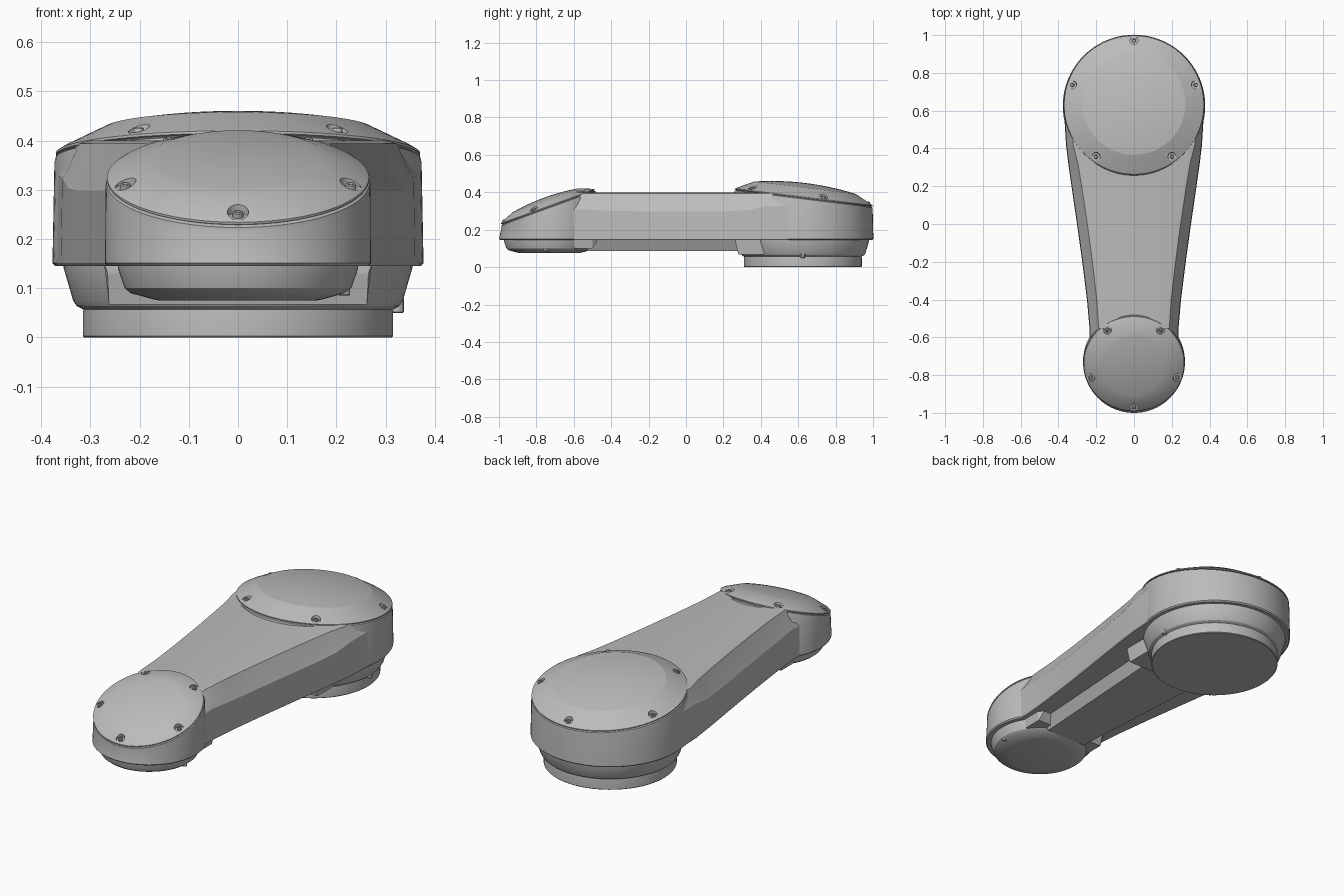
import bpy, bmesh, math
from mathutils import Matrix, Vector

if "Cube" in bpy.data.objects:
    bpy.data.objects.remove(bpy.data.objects["Cube"])

SEG = 96
BOTTOM = 0.145


def material(name, rgb):
    m = bpy.data.materials.new(name)
    m.use_nodes = True
    m.diffuse_color = (*rgb, 1)
    m.node_tree.nodes["Principled BSDF"].inputs["Base Color"].default_value = (*rgb, 1)
    return m


GREY = material("satin grey", (0.5, 0.5, 0.5))


def loft(name, rings):
    """Closed solid through a list of rings with equal point counts."""
    bm = bmesh.new()
    loops = [[bm.verts.new(p) for p in ring] for ring in rings]
    for a, b in zip(loops, loops[1:]):
        for i in range(len(a)):
            j = (i + 1) % len(a)
            bm.faces.new((a[i], a[j], b[j], b[i]))
    bm.faces.new(loops[0])
    bm.faces.new(loops[-1])
    bmesh.ops.recalc_face_normals(bm, faces=bm.faces)
    mesh = bpy.data.meshes.new(name)
    bm.to_mesh(mesh)
    bm.free()
    mesh.materials.append(GREY)
    ob = bpy.data.objects.new(name, mesh)
    bpy.context.collection.objects.link(ob)
    return ob


def smooth(ob, degrees=14):
    bpy.ops.object.select_all(action="DESELECT")
    ob.select_set(True)
    bpy.context.view_layer.objects.active = ob
    bpy.ops.object.shade_smooth_by_angle(angle=math.radians(degrees))


def circle(frame, r, h, seg=SEG):
    return [frame @ Vector((r * math.cos(t), r * math.sin(t), h))
            for t in (2 * math.pi * i / seg for i in range(seg))]


def lathe(name, frame, profile, seg=SEG):
    return loft(name, [circle(frame, r, h, seg) for r, h in profile])


def cut(ob, cutters):
    for c in cutters:
        mod = ob.modifiers.new("pocket", "BOOLEAN")
        mod.object, mod.solver = c, "EXACT"
    bpy.context.view_layer.update()
    shape = ob.evaluated_get(bpy.context.evaluated_depsgraph_get())
    mesh = bpy.data.meshes.new_from_object(shape)
    ob.modifiers.clear()
    ob.data = mesh
    for c in cutters:
        bpy.data.objects.remove(c)


def hub(label, y, r_low, cap_y, cap_z, r_cap, tilt, dome, first_screw, r_screw, floor):
    """Round housing with a tilted domed cap and five recessed screws."""
    base = Matrix.Translation((0, y, 0))
    top = Matrix.Translation((0, cap_y, cap_z)) @ Matrix.Rotation(math.radians(tilt), 4, "X")
    body = loft(label + "_housing", [
        circle(base, r_low - 0.006, BOTTOM), circle(base, r_low, BOTTOM + 0.006),
        circle(top, r_cap, -0.02), circle(top, r_cap - 0.002, -0.011),
        circle(top, r_cap - 0.01, -0.008)])
    smooth(body, 40)
    cap = lathe(label + "_cap", top, [(r_cap - 0.01, -0.03), (r_cap - 0.01, -0.007),
                (r_cap - 0.003, -0.005), (r_cap - 0.003, 0.0)] + dome)
    cutters = []
    for k in range(5):
        a = math.radians(first_screw + 72 * k)
        seat = top @ Matrix.Rotation(a, 4, "Z") @ Matrix.Translation((r_screw, 0, floor))
        cutters.append(lathe("pocket_cutter", seat, [(0.021, 0), (0.027, 0.08)], 20))
        screw = lathe(f"{label}_cap_screw_{k + 1}", seat,
                      [(0.011, -0.005), (0.011, 0.009), (0.009, 0.011),
                       (0.006, 0.011), (0.005, 0.006)], 12)
        smooth(screw, 30)
    cut(cap, cutters)
    smooth(cap)
    return base


def crown(r_in, h_in, h_top):
    """Shallow dome profile from the inner ring to the pole."""
    return [(max(r_in * (1 - k / 8), 0.002), h_in + (h_top - h_in) * (1 - (1 - k / 8) ** 2))
            for k in range(9)]


# Housings and caps
back = hub("back", 0.625, 0.377, 0.63, 0.375, 0.373, -7,
           [(0.355, 0.009)] + crown(0.272, 0.05, 0.075), 90, 0.343, 0.006)
front = hub("front", -0.73, 0.27, -0.74, 0.325, 0.269, 20,
            [(0.257, 0.006)] + crown(0.187, 0.034, 0.05), 270, 0.241, 0.003)

# Lower collars and base
smooth(lathe("back_collar", back, [(0.355, 0.16), (0.354, 0.14), (0.335, 0.075),
                                   (0.328, 0.064), (0.315, 0.057)]), 25)
smooth(lathe("back_base", back, [(0.312, 0.07), (0.315, 0.05), (0.315, 0.003), (0.312, 0)]), 25)
smooth(lathe("front_collar", front, [(0.245, 0.16), (0.244, 0.14), (0.23, 0.1),
                                     (0.218, 0.09), (0.17, 0.077), (0.16, 0.075)]), 25)


# Arm with chamfered shoulders, swelling towards the back housing
def arm_section(y, half, flat, shoulder, top):
    right = [(half - 0.004, BOTTOM), (half, BOTTOM + 0.006), (half - 0.003, shoulder - 0.012),
             (half - 0.014, shoulder + 0.006), (flat + 0.012, top - 0.006), (flat - 0.012, top)]
    return [(x, y, z) for x, z in right] + [(-x, y, z) for x, z in reversed(right)]


arm = loft("arm", [arm_section(*s) for s in (
    (-0.66, 0.235, 0.16, 0.31, 0.34), (-0.55, 0.236, 0.175, 0.32, 0.4),
    (-0.4, 0.249, 0.185, 0.312, 0.4), (-0.2, 0.274, 0.208, 0.31, 0.4),
    (0, 0.302, 0.235, 0.31, 0.4), (0.2, 0.331, 0.265, 0.31, 0.4),
    (0.32, 0.348, 0.285, 0.315, 0.4), (0.42, 0.36, 0.31, 0.335, 0.4),
    (0.6, 0.371, 0.32, 0.345, 0.4))])
smooth(arm, 22)


# Underside tray and the wider blocks at its ends
def tray_section(y, low, high, z):
    return [(-high, y, 0.15), (high, y, 0.15), (low, y, z), (-low, y, z)]


def tray(name, *sections):
    smooth(loft(name, [tray_section(*s) for s in sections]), 10)


tray("underside_tray", (-0.53, 0.115, 0.145, 0.085), (0.36, 0.17, 0.2, 0.085))
tray("tray_back_block", (0.265, 0.265, 0.272, 0.13), (0.28, 0.262, 0.272, 0.067),
     (0.42, 0.262, 0.272, 0.067))
tray("tray_front_block", (-0.6, 0.2, 0.21, 0.1), (-0.5, 0.2, 0.21, 0.1), (-0.475, 0.19, 0.2, 0.14))

# Small clamp screws on the left of each collar
for name, x, y, z in (("back_collar_screw", 0.325, 0.625, 0.05),
                      ("front_collar_screw", 0.216, -0.75, 0.085)):
    seat = Matrix.Translation((x, y, z))
    smooth(lathe(name, seat, [(0.012, 0.03), (0.012, 0.002), (0.01, 0), (0.006, 0),
                              (0.005, 0.005)], 12), 30)
